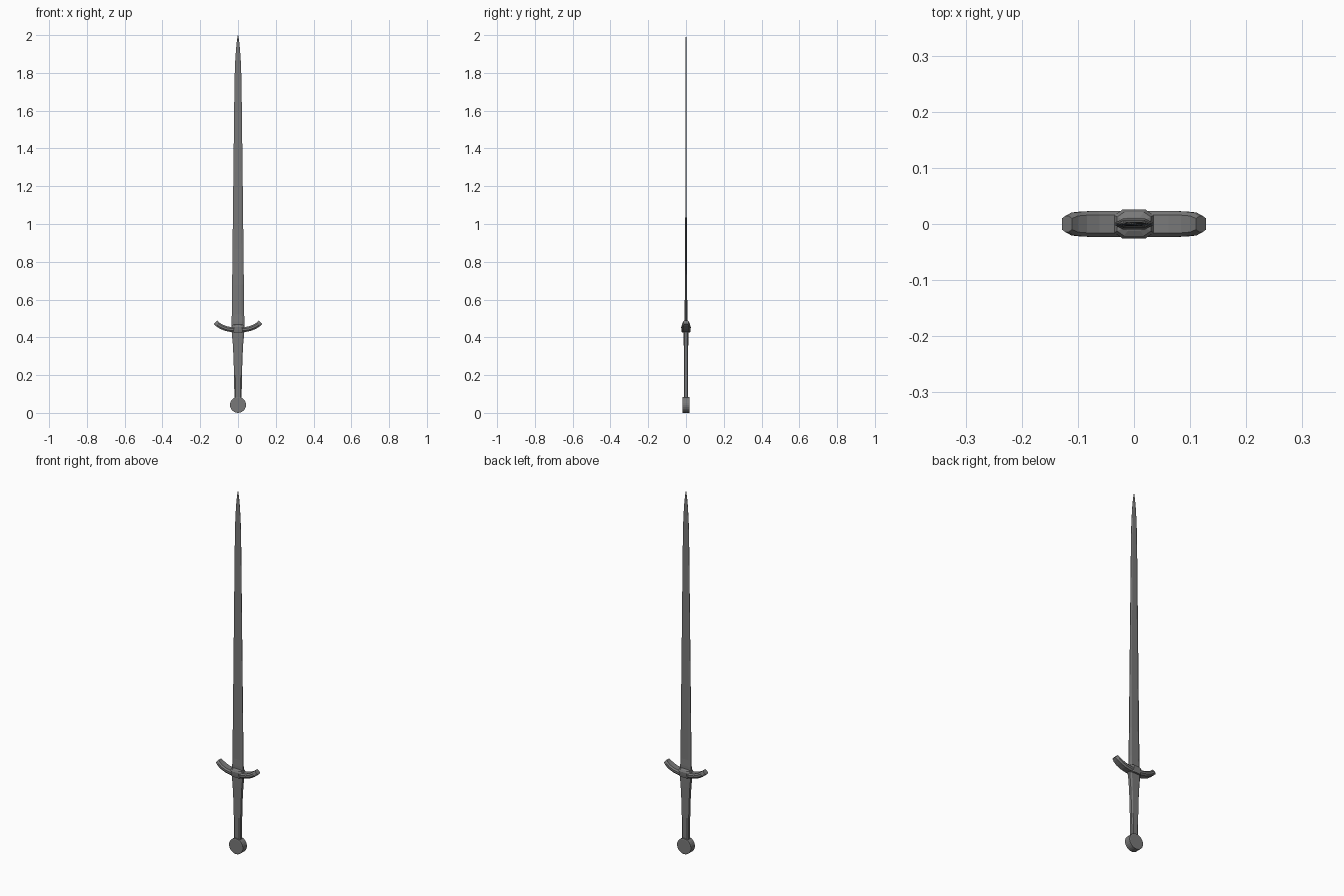
import bpy, bmesh, math
from mathutils import Vector

if "Cube" in bpy.data.objects:
    bpy.data.objects.remove(bpy.data.objects["Cube"])

# Dark steel shared by all parts
steel = bpy.data.materials.new("dark_steel")
steel.diffuse_color = (0.19, 0.19, 0.19, 1)
steel.use_nodes = True
steel.node_tree.nodes["Principled BSDF"].inputs["Base Color"].default_value = steel.diffuse_color


def loft(name, rings):
    """Skin a closed solid through rings that share a point count."""
    bm = bmesh.new()
    loops = [[bm.verts.new(p) for p in ring] for ring in rings]
    n = len(loops[0])
    for a, b in zip(loops, loops[1:]):
        for i in range(n):
            j = (i + 1) % n
            bm.faces.new((a[i], a[j], b[j], b[i]))
    bm.faces.new(loops[0][::-1])
    bm.faces.new(loops[-1])
    bmesh.ops.recalc_face_normals(bm, faces=bm.faces)
    mesh = bpy.data.meshes.new(name)
    bm.to_mesh(mesh)
    bm.free()
    mesh.materials.append(steel)
    obj = bpy.data.objects.new(name, mesh)
    bpy.context.collection.objects.link(obj)
    return obj


def octagon(w, d, fx=0.6, fy=0.4):
    """Chamfered rectangle with half sizes w and d."""
    return [(w, -d * fy), (w, d * fy), (w * fx, d), (-w * fx, d),
            (-w, d * fy), (-w, -d * fy), (-w * fx, -d), (w * fx, -d)]


def upright(name, stations, fx, fy):
    return loft(name, [[(x, y, z) for x, y in octagon(w, d, fx, fy)]
                       for z, w, d in stations])


# Blade: flat bevelled section tapering to the point
upright("blade", [(0.43, 0.034, 0.010), (0.485, 0.0335, 0.0095), (0.52, 0.033, 0.0072),
                  (0.68, 0.031, 0.006), (0.87, 0.029, 0.0042),
                  (1.30, 0.024, 0.0036), (1.76, 0.0185, 0.0034),
                  (1.85, 0.0155, 0.0032), (1.92, 0.011, 0.003),
                  (1.97, 0.006, 0.0025), (2.0, 0.0008, 0.0008)], 0.6, 0.25)

# Grip: flares towards the guard
upright("grip", [(0.07, 0.019, 0.0115), (0.20, 0.021, 0.0115),
                 (0.30, 0.024, 0.0115), (0.37, 0.028, 0.012),
                 (0.41, 0.032, 0.012), (0.44, 0.034, 0.012)], 0.7, 0.6)

# Collar: low dome over the middle of the guard
upright("collar", [(0.425, 0.032, 0.022), (0.44, 0.035, 0.0245),
                   (0.455, 0.035, 0.0255), (0.464, 0.030, 0.021),
                   (0.469, 0.018, 0.012)], 0.6, 0.6)

# Crossguard: octagonal section swept along an upward curve, narrowing at the ends
half = [(0.0, 0.439, 0.0235), (0.035, 0.441, 0.0235), (0.065, 0.447, 0.0232),
        (0.09, 0.457, 0.0225), (0.108, 0.469, 0.0205), (0.1195, 0.480, 0.014)]
path = [Vector((-x, 0, z)) for x, z, w in half[:0:-1]] + [Vector((x, 0, z)) for x, z, w in half]
widths = [w for x, z, w in half[:0:-1] + half]
rings = []
for i, (p, w) in enumerate(zip(path, widths)):
    t = (path[min(i + 1, len(path) - 1)] - path[max(i - 1, 0)]).normalized()
    up = Vector((-t.z, 0, t.x))
    rings.append([p + Vector((0, a, 0)) + up * b
                  for a, b in octagon(w, 0.013, 0.7, 0.4)])
loft("crossguard", rings)

# Pommel: straight-rimmed disc facing front and back
rings = []
for y, r in [(-0.0185, 0.036), (-0.0175, 0.0425), (0.0175, 0.0425), (0.0185, 0.036)]:
    rings.append([(r * math.cos(k * math.tau / 24), y, 0.0425 + r * math.sin(k * math.tau / 24))
                  for k in range(24)])
loft("pommel", rings)
